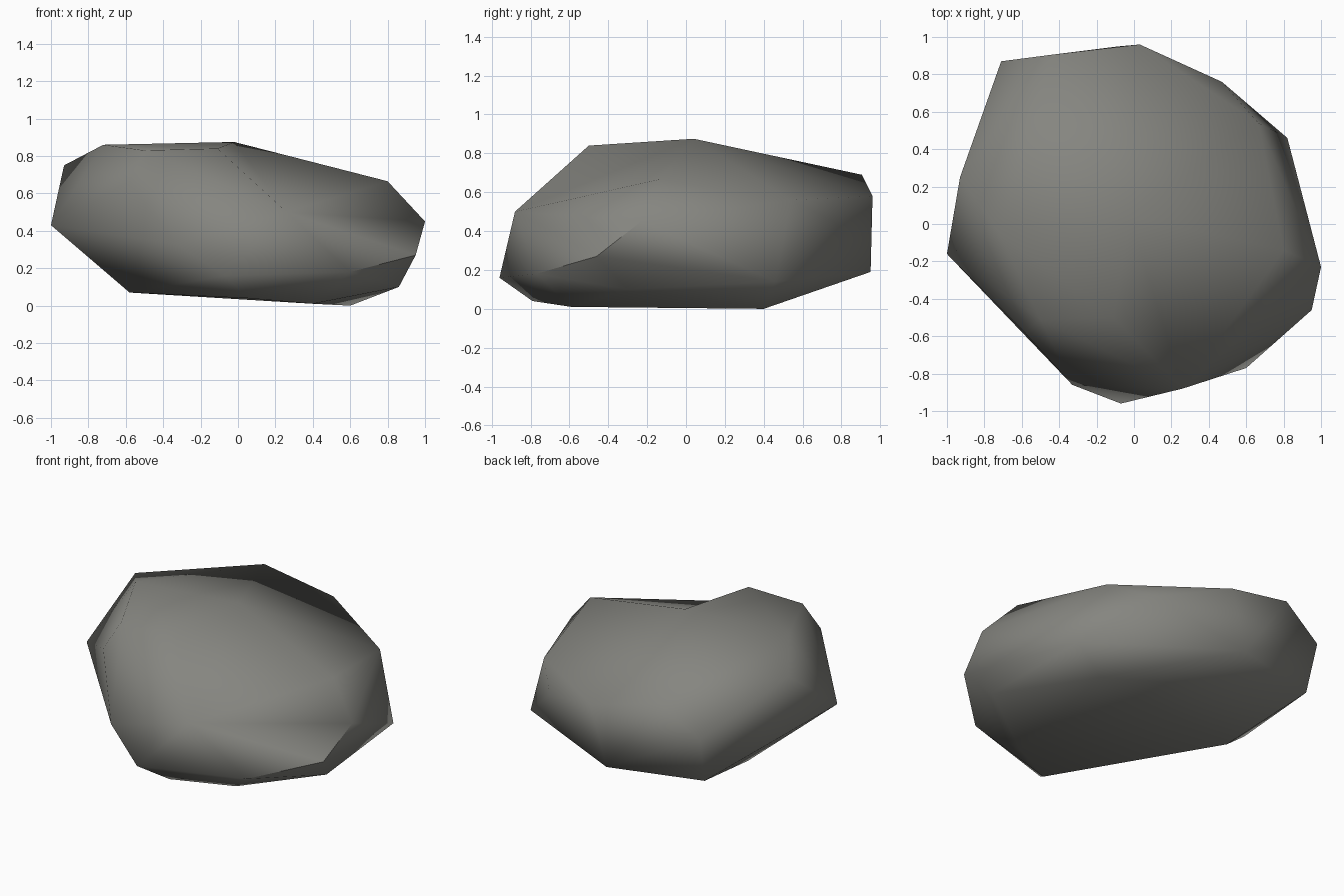
import bpy, bmesh, math
from mathutils import Vector

if "Cube" in bpy.data.objects:
    bpy.data.objects.remove(bpy.data.objects["Cube"])

# Corner points of the boulder, ring by ring; the surface starts as their convex hull
peak, right_ridge, front_ridge, front_brow = (-.02, .04, .875), (.80, -.14, .665), (-.11, -.50, .84), (.26, -.88, .50)
crown = [peak, (-.72, -.05, .86), front_ridge, (-.50, -.51, .83)]
shoulder = [right_ridge, (.665, .54, .56), (.03, .96, .58), (-.44, .905, .69),
            (-.93, .25, .75), (-.585, -.58, .66), front_brow]
waist = [(1.0, -.23, .45), (.95, -.46, .27), (.60, -.77, .18), (-.07, -.96, .16),
         (-.33, -.86, .33), (-1.0, -.16, .43), (-.71, .87, .51), (.47, .76, .45)]
base = [(.82, .46, .14), (.86, -.30, .10), (.40, -.59, .01), (.60, .40, 0),
        (.05, -.79, .04), (-.58, .18, .07), (-.69, .79, .20), (-.08, .95, .19)]

bm = bmesh.new()
for p in crown + shoulder + waist + base:
    bm.verts.new(p)
bmesh.ops.convex_hull(bm, input=bm.verts[:])
loose = [v for v in bm.verts if not v.link_faces]
bmesh.ops.delete(bm, geom=loose, context='VERTS')
bmesh.ops.triangulate(bm, faces=bm.faces[:])
bmesh.ops.recalc_face_normals(bm, faces=bm.faces[:])


def near(v, p):
    return (v.co - Vector(p)).length < 1e-4


# Shallow hollow on the front right: turn the bridging edge so it runs peak to brow
for e in bm.edges[:]:
    if any(near(v, right_ridge) for v in e.verts) and any(near(v, front_ridge) for v in e.verts):
        corners = [v for f in e.link_faces for v in f.verts if v not in e.verts]
        if any(near(v, peak) for v in corners) and any(near(v, front_brow) for v in corners):
            bmesh.ops.rotate_edges(bm, edges=[e])
            break

mesh = bpy.data.meshes.new("boulder")
bm.to_mesh(mesh)
bm.free()
boulder = bpy.data.objects.new("boulder", mesh)
bpy.context.collection.objects.link(boulder)

# Single stone grey
stone = bpy.data.materials.new("stone grey")
stone.diffuse_color = (.235, .235, .215, 1)
stone.use_nodes = True
stone.node_tree.nodes["Principled BSDF"].inputs["Base Color"].default_value = stone.diffuse_color
mesh.materials.append(stone)

# Soft shading, keeping only the hardest creases
bpy.context.view_layer.objects.active = boulder
boulder.select_set(True)
bpy.ops.object.shade_smooth_by_angle(angle=math.radians(60))
